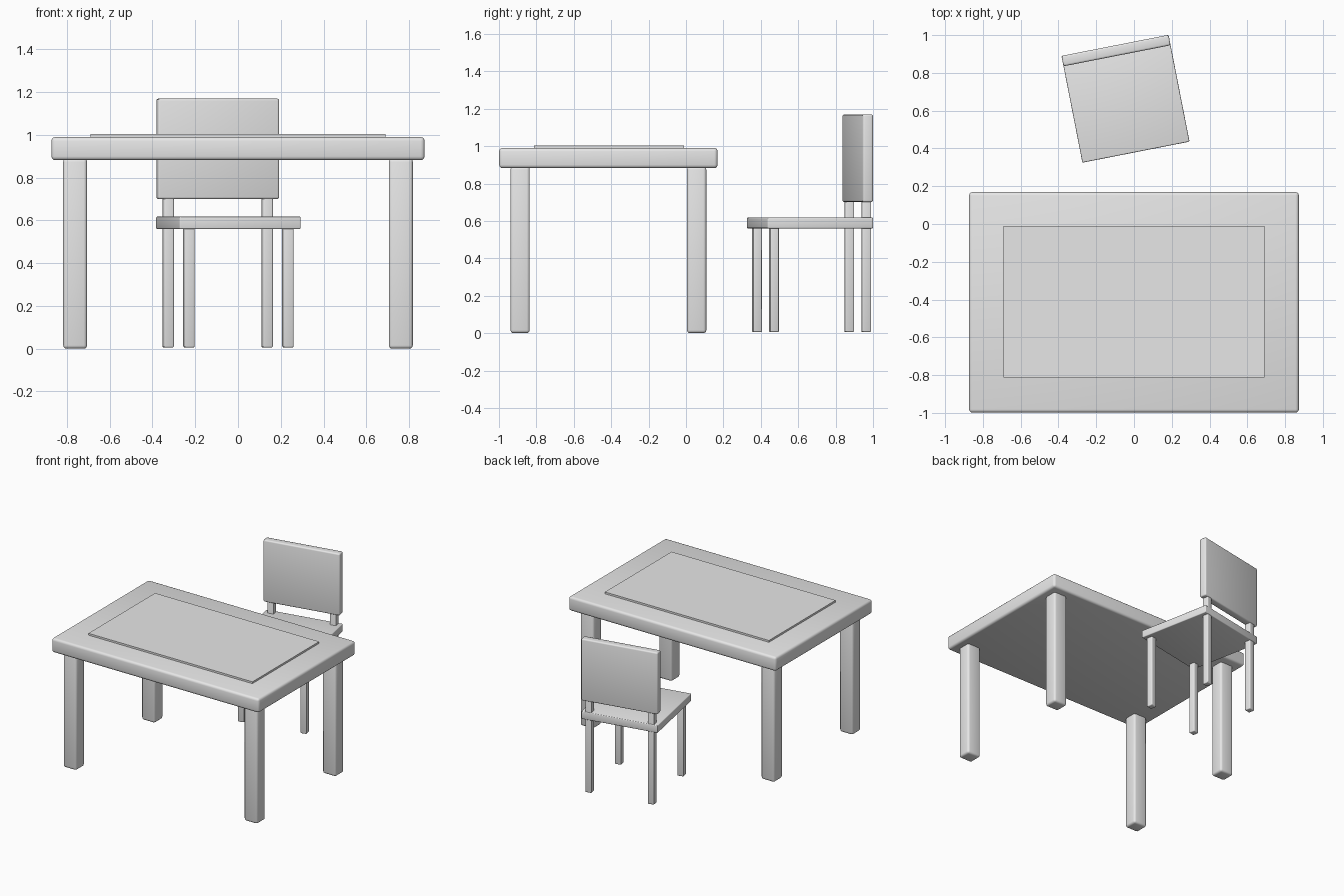
import bpy
from math import radians
from mathutils import Matrix, Vector

cube = bpy.data.objects.get("Cube")
if cube:
    bpy.data.objects.remove(cube, do_unlink=True)

grey = bpy.data.materials.new("plain grey")
grey.use_nodes = True
colour = (0.8, 0.8, 0.8, 1)
grey.diffuse_color = colour
grey.node_tree.nodes["Principled BSDF"].inputs["Base Color"].default_value = colour


def box(name, centre, size, z0, z1, bevel, frame=Matrix()):
    """Rounded box between two heights, placed in a parent frame."""
    bpy.ops.mesh.primitive_cube_add(size=1)
    ob = bpy.context.object
    ob.name = name
    ob.data.transform(Matrix.Diagonal((size[0], size[1], z1 - z0, 1)))
    ob.matrix_world = frame @ Matrix.Translation((*centre, (z0 + z1) / 2))
    ob.data.materials.append(grey)
    if bevel:
        mod = ob.modifiers.new("rounded edges", "BEVEL")
        mod.width = bevel
        mod.segments = 3
        bpy.ops.object.modifier_apply(modifier=mod.name)
        bpy.ops.object.shade_smooth_by_angle(angle=radians(35))
    return ob


SIDES = (("right", -1), ("left", 1))
ENDS = (("front", -1), ("back", 1))

# Table
table = Matrix.Translation((0, -0.415, 0))
box("table_top", (0, 0), (1.746, 1.168), 0.882, 0.99, 0.018, table)
box("table_mat", (0, 0.003), (1.381, 0.802), 0.98, 1.004, 0, table)
for side, sx in SIDES:
    for end, sy in ENDS:
        box(f"table_leg_{end}_{side}", (sx * 0.762, sy * 0.472),
            (0.112, 0.103), 0, 0.89, 0.016, table)

# Chair, turned slightly behind the table
chair = Matrix.Translation((-0.045, 0.663, 0)) @ Matrix.Rotation(radians(11.1), 4, "Z")
box("chair_seat", (0, 0), (0.578, 0.576), 0.56, 0.618, 0.006, chair)
box("chair_back", (0, 0.26), (0.578, 0.056), 0.70, 1.17, 0.01, chair)
for side, sx in SIDES:
    box(f"chair_leg_front_{side}", (sx * 0.236, -0.243),
        (0.047, 0.047), 0.006, 0.57, 0.006, chair)
    # Back legs run through the seat and carry the backrest
    box(f"chair_leg_back_{side}", (sx * 0.236, 0.26),
        (0.047, 0.047), 0.006, 0.71, 0.006, chair)
